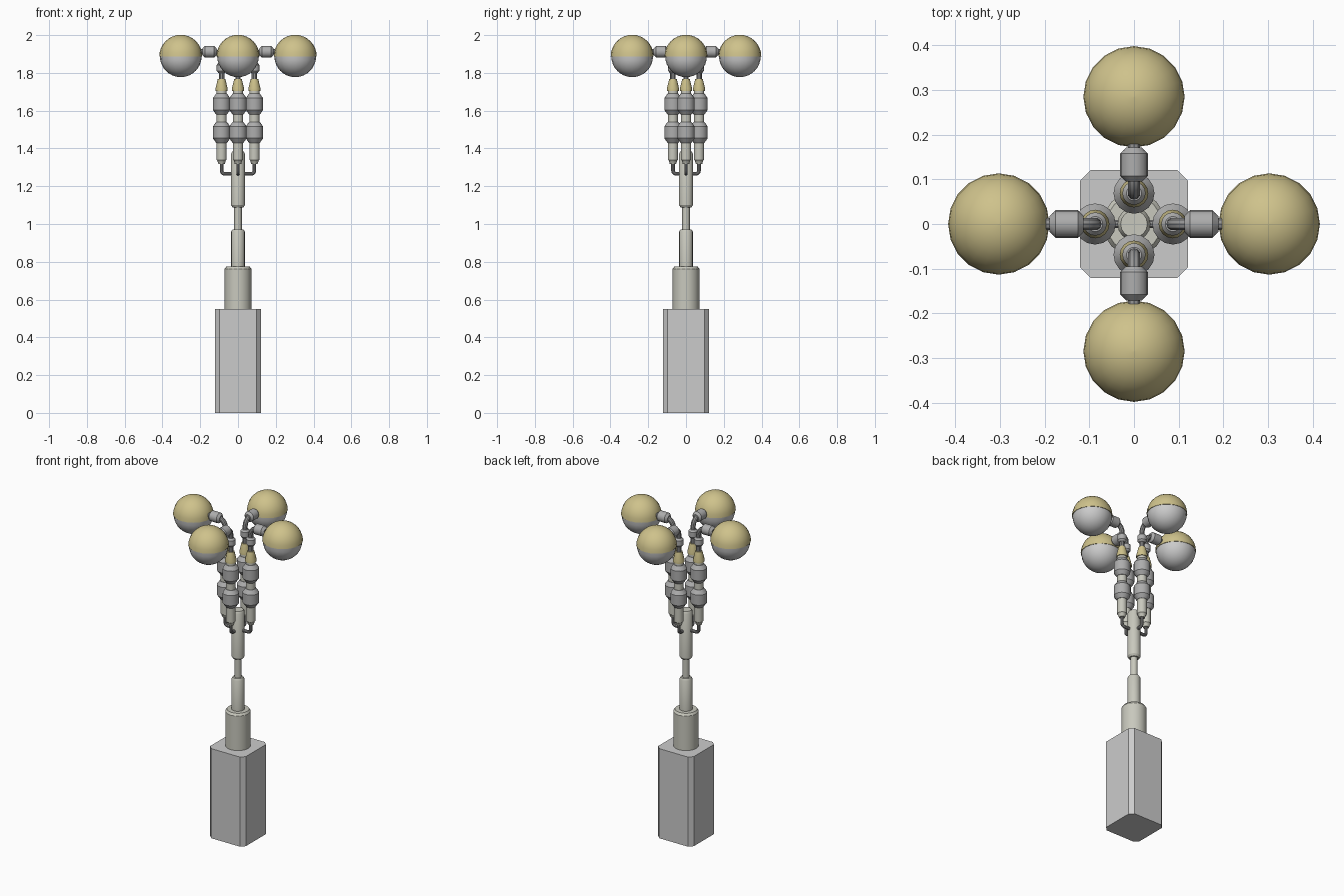
import bpy, bmesh, math
from mathutils import Matrix, Vector

if "Cube" in bpy.data.objects:
    bpy.data.objects.remove(bpy.data.objects["Cube"])


def material(name, rgb):
    m = bpy.data.materials.new(name)
    m.diffuse_color = (*rgb, 1)
    m.use_nodes = True
    m.node_tree.nodes["Principled BSDF"].inputs["Base Color"].default_value = m.diffuse_color
    return m


GOLD = material("brass", (0.62, 0.54, 0.26))
POLE = material("pale_metal", (0.58, 0.58, 0.51))
DARK = material("dark_metal", (0.42, 0.42, 0.42))
PIPE = material("pipe_metal", (0.30, 0.30, 0.30))


def finish(bm, name, mat=None, matrix=None, smooth=True):
    bmesh.ops.recalc_face_normals(bm, faces=bm.faces)
    if matrix:
        bm.transform(matrix)
    me = bpy.data.meshes.new(name)
    bm.to_mesh(me)
    bm.free()
    if mat:
        me.materials.append(mat)
    ob = bpy.data.objects.new(name, me)
    bpy.context.collection.objects.link(ob)
    if smooth:
        bpy.ops.object.select_all(action='DESELECT')
        ob.select_set(True)
        bpy.context.view_layer.objects.active = ob
        bpy.ops.object.shade_smooth_by_angle(angle=math.radians(32))
    return ob


def skin(bm, rings):
    """Bridge rings of vertices and cap both ends."""
    n = len(rings[0])
    for a, b in zip(rings, rings[1:]):
        for i in range(n):
            j = (i + 1) % n
            bm.faces.new((a[i], a[j], b[j], b[i]))
    bm.faces.new(rings[0])
    bm.faces.new(rings[-1])


def lathe(name, profile, mat=None, matrix=None, n=16):
    bm = bmesh.new()
    rings = [[bm.verts.new((r * math.cos(2 * math.pi * i / n), r * math.sin(2 * math.pi * i / n), z))
              for i in range(n)] for r, z in profile]
    skin(bm, rings)
    bmesh.ops.remove_doubles(bm, verts=bm.verts, dist=1e-5)
    return finish(bm, name, mat, matrix)


def pipe(name, path, r, mat, matrix, n=10):
    """Round pipe along a path of (x, z) points."""
    bm = bmesh.new()
    pts = [Vector((x, 0, z)) for x, z in path]
    rings = []
    for k, p in enumerate(pts):
        t = (pts[min(k + 1, len(pts) - 1)] - pts[max(k - 1, 0)]).normalized()
        u, v = Vector((-t.z, 0, t.x)), Vector((0, 1, 0))
        rings.append([bm.verts.new(p + r * (math.cos(a) * u + math.sin(a) * v))
                      for a in (2 * math.pi * i / n for i in range(n))])
    skin(bm, rings)
    return finish(bm, name, mat, matrix)


def arc(cx, cz, r, a0, a1, steps=5):
    return [(cx + r * math.cos(math.radians(a0 + (a1 - a0) * i / steps)),
             cz + r * math.sin(math.radians(a0 + (a1 - a0) * i / steps))) for i in range(steps + 1)]


def collar(r, r_end, z0, z1, bevel):
    return [(r_end, z0), (r, z0 + bevel), (r, z1 - bevel), (r_end, z1)]


# square pedestal with clipped corners
bm = bmesh.new()
bmesh.ops.create_cube(bm, size=1, matrix=Matrix.Translation((0, 0, 0.275)) @ Matrix.Diagonal((0.242, 0.242, 0.55, 1)))
uprights = [e for e in bm.edges if abs(e.verts[0].co.z - e.verts[1].co.z) > 0.1]
bmesh.ops.bevel(bm, geom=uprights, offset=0.024, segments=1, affect='EDGES')
finish(bm, "pedestal", smooth=False)

# stepped telescopic mast
lathe("mast_base", [(0.071, 0.54), (0.071, 0.762), (0.062, 0.775)], POLE)
lathe("mast_lower", [(0.036, 0.77), (0.036, 0.96), (0.029, 0.972)], POLE)
lathe("mast_neck", [(0.02, 0.96), (0.02, 1.10)], POLE)
lathe("mast_upper", [(0.029, 1.088), (0.037, 1.1), (0.037, 1.372), (0.03, 1.385)], POLE)

# four identical lamp arms, the side pair set slightly farther out
TX, BX, CZ, R = 0.087, 0.303, 1.888, 0.1135
for side, angle, shift in (("right", 0, 0), ("back", 90, -0.018), ("left", 180, 0), ("front", 270, -0.018)):
    M = Matrix.Rotation(math.radians(angle), 4, 'Z') @ Matrix.Translation((shift, 0, 0))
    T = M @ Matrix.Translation((TX, 0, 0))

    # feed pipe from the mast into the canister
    pipe(side + "_feed_pipe", [(0.02, 1.265)] + arc(TX - 0.018, 1.283, 0.018, -90, 0) + [(TX, 1.34)],
         0.0095, PIPE, M)

    # canister with two collars and a brass nozzle
    lathe(side + "_canister", [(0.017, 1.318), (0.022, 1.335), (0.027, 1.34), (0.027, 1.71)], POLE, T)
    lathe(side + "_lower_collar", collar(0.046, 0.029, 1.43, 1.54, 0.024), DARK, T)
    lathe(side + "_upper_collar", collar(0.046, 0.029, 1.58, 1.69, 0.024), DARK, T)
    lathe(side + "_nozzle", [(0.032, 1.705), (0.032, 1.718), (0.02, 1.768)], GOLD, T)

    # elbow pipe and its joints
    pipe(side + "_elbow", [(TX, 1.76)] + arc(TX + 0.045, 1.867, 0.045, 180, 90) + [(0.21, 1.912)],
         0.0145, PIPE, M)
    lathe(side + "_elbow_joint", collar(0.026, 0.017, 1.80, 1.853, 0.011), DARK, T)
    A = M @ Matrix.Translation((0, 0, 1.912)) @ Matrix.Rotation(math.pi / 2, 4, 'Y')
    lathe(side + "_arm_joint", collar(0.031, 0.018, 0.113, 0.189, 0.013), DARK, A)

    # two-tone globe
    G = M @ Matrix.Translation((BX, 0, CZ))
    lathe(side + "_globe_cap", arc(0, 0, R, 0, 89.5, 8), GOLD, G, 20)
    lathe(side + "_globe_glass", arc(0, 0, R - 0.003, 0, -89.5, 8), None, G, 20)
